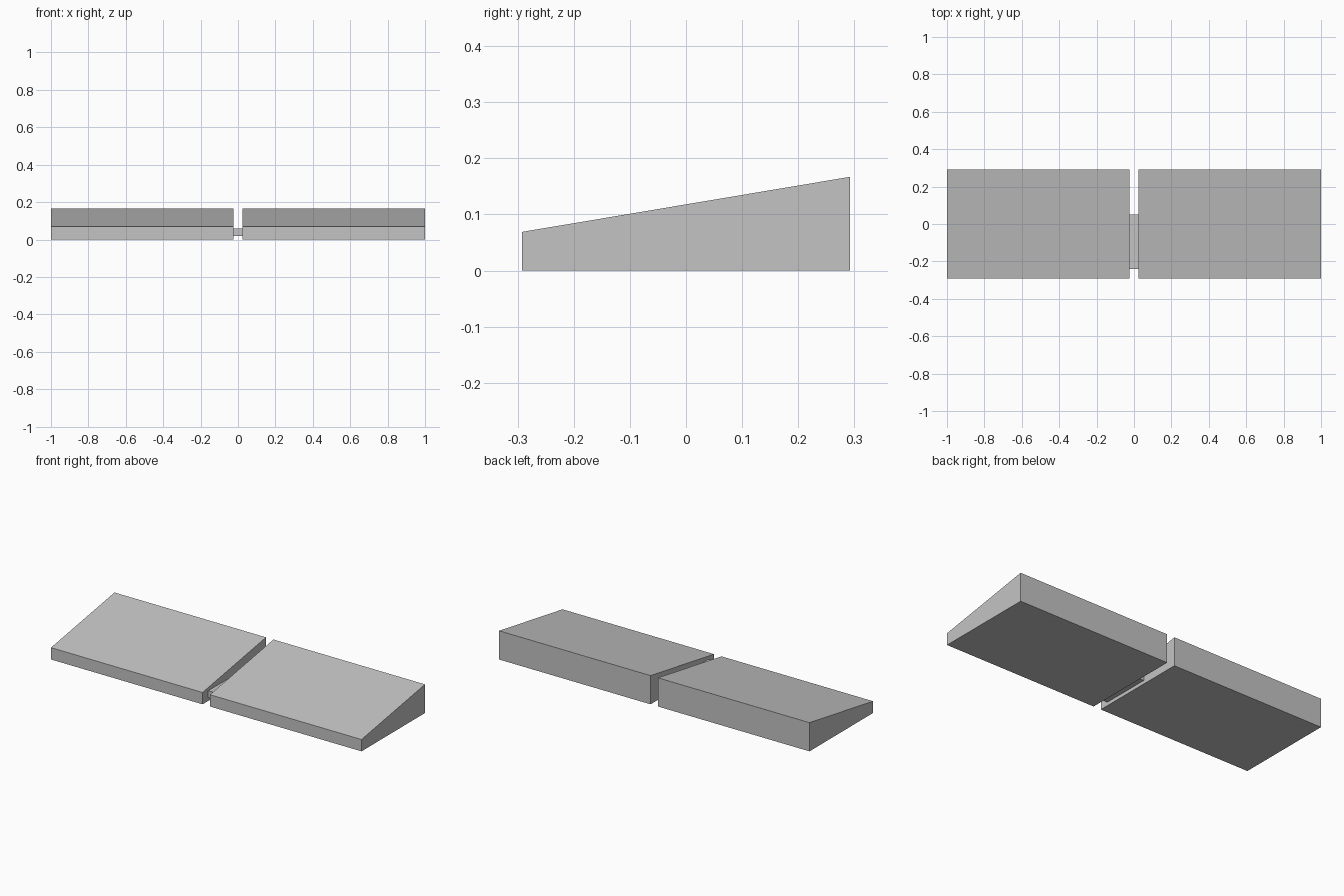
import bpy
import bmesh

cube = bpy.data.objects.get("Cube")
if cube:
    bpy.data.objects.remove(cube, do_unlink=True)

GREY = (0.55, 0.55, 0.55, 1.0)
mat = bpy.data.materials.new("plain grey")
mat.use_nodes = True
mat.diffuse_color = GREY
mat.node_tree.nodes["Principled BSDF"].inputs["Base Color"].default_value = GREY


def extrude_profile(name, profile, x0, x1):
    """Extrude a closed (y, z) side profile from x0 to x1."""
    bm = bmesh.new()
    face = bm.faces.new([bm.verts.new((x0, y, z)) for y, z in profile])
    result = bmesh.ops.extrude_face_region(bm, geom=[face])
    moved = [v for v in result["geom"] if isinstance(v, bmesh.types.BMVert)]
    bmesh.ops.translate(bm, verts=moved, vec=(x1 - x0, 0, 0))
    bmesh.ops.recalc_face_normals(bm, faces=bm.faces)
    mesh = bpy.data.meshes.new(name)
    bm.to_mesh(mesh)
    bm.free()
    mesh.materials.append(mat)
    obj = bpy.data.objects.new(name, mesh)
    bpy.context.collection.objects.link(obj)
    return obj


GAP = 0.024       # half the slot between the two wedges
DEPTH = 0.292     # half the depth

# Two sloping wedges, low at the front and high at the back
wedge = [(-DEPTH, 0), (DEPTH, 0), (DEPTH, 0.167), (-DEPTH, 0.069)]
extrude_profile("left_wedge", wedge, GAP, 1.0)
extrude_profile("right_wedge", wedge, -1.0, -GAP)

# Thin bar bridging the slot
bar = [(-0.24, 0.02), (0.05, 0.02), (0.05, 0.059), (-0.24, 0.059)]
extrude_profile("connecting_bar", bar, -GAP, GAP)
